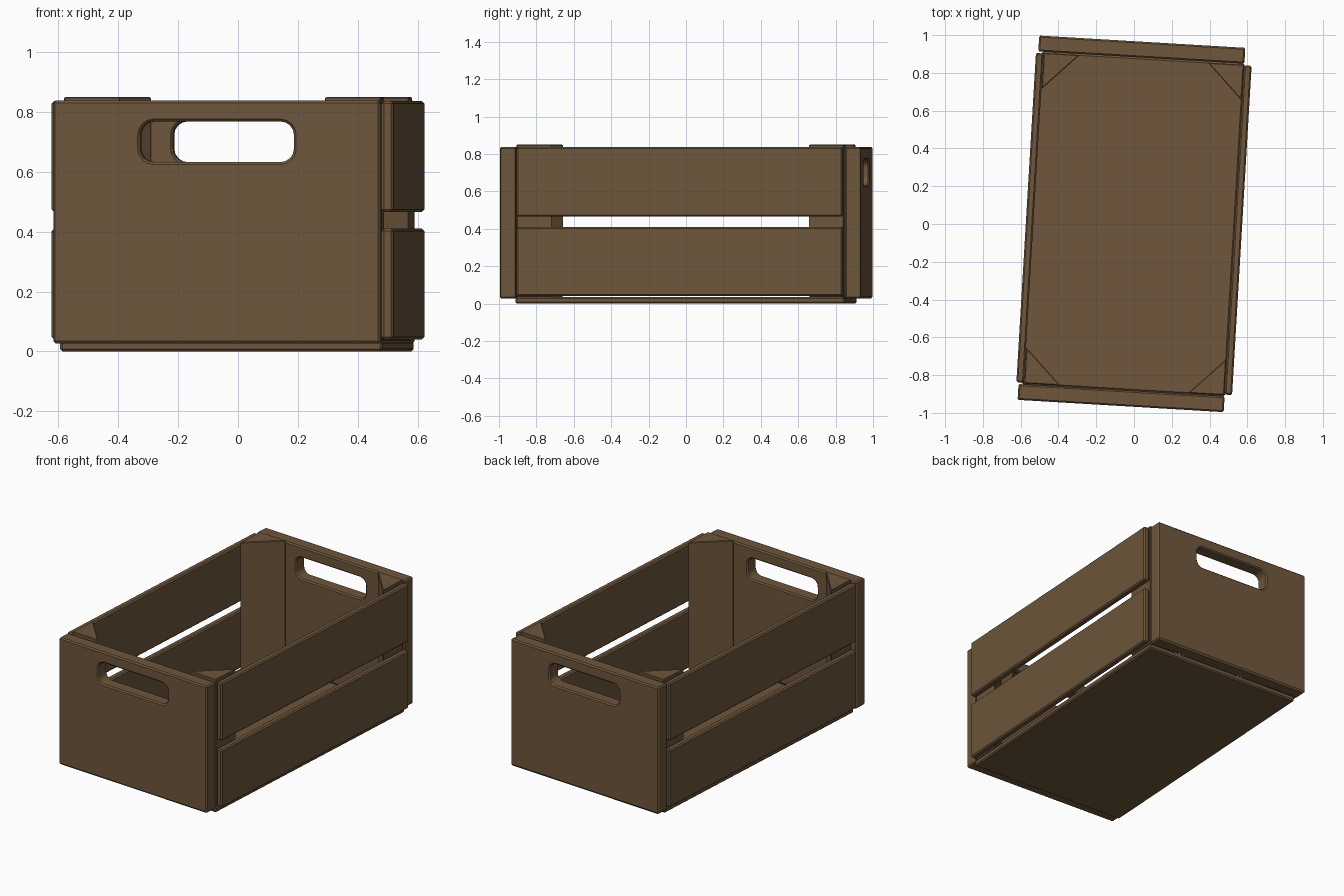
import bpy, bmesh, math
from mathutils import Matrix, Vector

cube = bpy.data.objects.get("Cube")
if cube:
    bpy.data.objects.remove(cube, do_unlink=True)

TURN = Matrix.Rotation(math.radians(-3.4), 4, 'Z')   # the crate stands slightly turned

wood = bpy.data.materials.new("brown wood")
wood.use_nodes = True
wood.diffuse_color = (0.156, 0.093, 0.045, 1)
bsdf = wood.node_tree.nodes["Principled BSDF"]
bsdf.inputs["Base Color"].default_value = wood.diffuse_color
bsdf.inputs["Roughness"].default_value = 0.8


def prism(name, loops, direction, bevel=0.008):
    """Extrude a flat outline (further loops are holes) and chamfer its edges."""
    bm = bmesh.new()
    edges = []
    for loop in loops:
        verts = [bm.verts.new(p) for p in loop]
        edges += [bm.edges.new((verts[i - 1], verts[i])) for i in range(len(verts))]
    bmesh.ops.triangle_fill(bm, edges=edges, use_beauty=True)
    faces = bm.faces[:]
    result = bmesh.ops.extrude_face_region(bm, geom=faces, use_keep_orig=True)
    moved = [g for g in result["geom"] if isinstance(g, bmesh.types.BMVert)]
    bmesh.ops.translate(bm, verts=moved, vec=direction)
    bmesh.ops.recalc_face_normals(bm, faces=bm.faces)
    bmesh.ops.dissolve_limit(bm, angle_limit=0.01, verts=bm.verts, edges=bm.edges)
    mesh = bpy.data.meshes.new(name)
    bm.to_mesh(mesh)
    bm.free()
    mesh.materials.append(wood)
    obj = bpy.data.objects.new(name, mesh)
    bpy.context.collection.objects.link(obj)
    obj.matrix_world = TURN
    mod = obj.modifiers.new("chamfer", 'BEVEL')
    mod.width = bevel
    mod.segments = 1
    mod.limit_method = 'ANGLE'
    mod.angle_limit = math.radians(40)
    return obj


def board(name, x0, x1, y0, y1, z0, z1):
    outline = [(x0, y0, z0), (x1, y0, z0), (x1, y1, z0), (x0, y1, z0)]
    return prism(name, [outline], Vector((0, 0, z1 - z0)))


def rounded_slot(cx, cz, half_x, half_z, radius, y, steps=4):
    points = []
    for corner, (sx, sz) in enumerate([(1, 1), (-1, 1), (-1, -1), (1, -1)]):
        for i in range(steps + 1):
            a = math.pi / 2 * (corner + i / steps)
            points.append((cx + sx * (half_x - radius) + radius * math.cos(a), y,
                           cz + sz * (half_z - radius) + radius * math.sin(a)))
    return points


# Floor panel
board("floor_panel", -0.543, 0.535, -0.882, 0.882, 0, 0.036)

# End boards with handle slots
for name, y in (("front", -0.966), ("back", 0.882)):
    outline = [(-0.56, y, 0.026), (0.533, y, 0.026), (0.533, y, 0.838), (-0.56, y, 0.838)]
    slot = rounded_slot(-0.013, 0.7, 0.257, 0.068, 0.045, y)
    prism(name + "_end_board", [outline, slot], Vector((0, 0.084, 0)))

# Side slats, two on each side
for side, x0 in (("left", 0.532), ("right", -0.572)):
    for level, z0 in (("lower", 0.04), ("upper", 0.466)):
        board(f"{side}_{level}_slat", x0, x0 + 0.04, -0.873, 0.873, z0, z0 + 0.37)

# Triangular corner posts
for side, sx in (("left", 1), ("right", -1)):
    for end, sy in (("front", -1), ("back", 1)):
        x, y = sx * 0.53, sy * 0.876
        outline = [(x, y, 0.036), (x - sx * 0.19, y, 0.036), (x, y - sy * 0.19, 0.036)]
        prism(f"{end}_{side}_corner_post", [outline], Vector((0, 0, 0.814)), 0.004)
